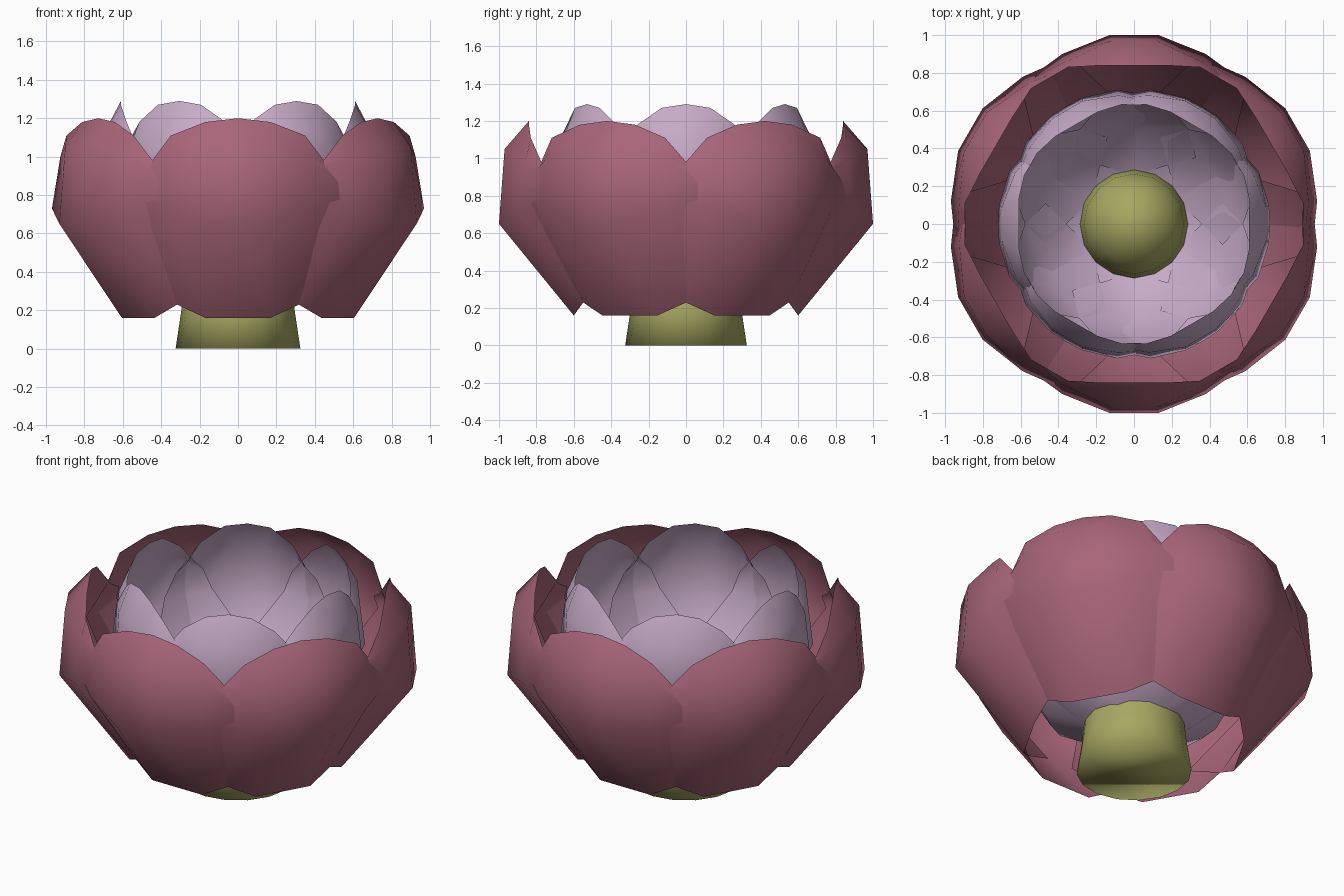
import bpy, bmesh, math
from mathutils import Matrix, Vector

if "Cube" in bpy.data.objects:
    bpy.data.objects.remove(bpy.data.objects["Cube"])


def finish(name, bm, color):
    me = bpy.data.meshes.new(name)
    bm.to_mesh(me)
    bm.free()
    for p in me.polygons:
        p.use_smooth = True
    mat = bpy.data.materials.new(name + "_color")
    mat.diffuse_color = (*color, 1)
    mat.use_nodes = True
    mat.node_tree.nodes["Principled BSDF"].inputs["Base Color"].default_value = mat.diffuse_color
    me.materials.append(mat)
    ob = bpy.data.objects.new(name, me)
    bpy.context.collection.objects.link(ob)
    return ob


def grid_faces(bm, grid):
    for a, b in zip(grid, grid[1:]):
        for i in range(len(a) - 1):
            bm.faces.new((a[i], a[i + 1], b[i + 1], b[i]))


def petal_ring(name, rows, start, color):
    # each row lists (side, radius, height) from the centre line to one edge
    bm = bmesh.new()
    for k in range(6):
        rot = Matrix.Rotation(math.radians(start + 60 * k), 3, 'Z')
        grid = []
        for row in rows:
            full = [(-s, r, z) for s, r, z in row[:0:-1]] + list(row)
            grid.append([bm.verts.new(rot @ Vector((r, -s, z))) for s, r, z in full])
        grid_faces(bm, grid)
    bmesh.ops.recalc_face_normals(bm, faces=bm.faces)
    return finish(name, bm, color)


# outer petals
outer = [
    [(0, .60, .16), (.17, .60, .16), (.33, .545, .235), (.52, .40, .34)],
    [(0, 1.0, .65), (.13, 1.0, .65), (.38, .90, .73), (.60, .74, .80)],
    [(0, .97, 1.05), (.12, .97, 1.05), (.37, .855, 1.0), (.54, .72, .90)],
    [(0, .84, 1.20), (.17, .84, 1.18), (.35, .83, 1.11), (.47, .76, .95)],
]
petal_ring("outer_petals", outer, 30, (.39, .13, .19))

# inner petals, curling in to meet the core
inner = [
    [(0, .22, .27), (.14, .22, .27), (.31, .18, .35), (.46, .14, .47)],
    [(0, .50, .40), (.13, .49, .40), (.34, .39, .48), (.50, .29, .60)],
    [(0, .72, .78), (.10, .715, .78), (.28, .66, .81), (.46, .50, .86)],
    [(0, .70, 1.12), (.09, .70, 1.12), (.27, .63, 1.09), (.40, .52, 1.0)],
    [(0, .61, 1.29), (.13, .61, 1.27), (.26, .58, 1.18), (.34, .53, 1.06)],
]
petal_ring("inner_petals", inner, 0, (.57, .41, .57))

# core: stem with a closed base and a domed top
bm = bmesh.new()
n = 16
profile = [(.325, 0), (.295, .2), (.28, .36), (.265, .48), (.21, .60), (.11, .68)]
rings = []
for r, z in profile:
    ring = [bm.verts.new((r * math.cos(2 * math.pi * i / n),
                          r * math.sin(2 * math.pi * i / n), z)) for i in range(n)]
    rings.append(ring + ring[:1])
grid_faces(bm, rings)
tip = bm.verts.new((0, 0, .71))
for i in range(n):
    bm.faces.new((rings[-1][i], rings[-1][i + 1], tip))
bm.faces.new(rings[0][:n])
bmesh.ops.recalc_face_normals(bm, faces=bm.faces)
finish("core", bm, (.38, .39, .12))
